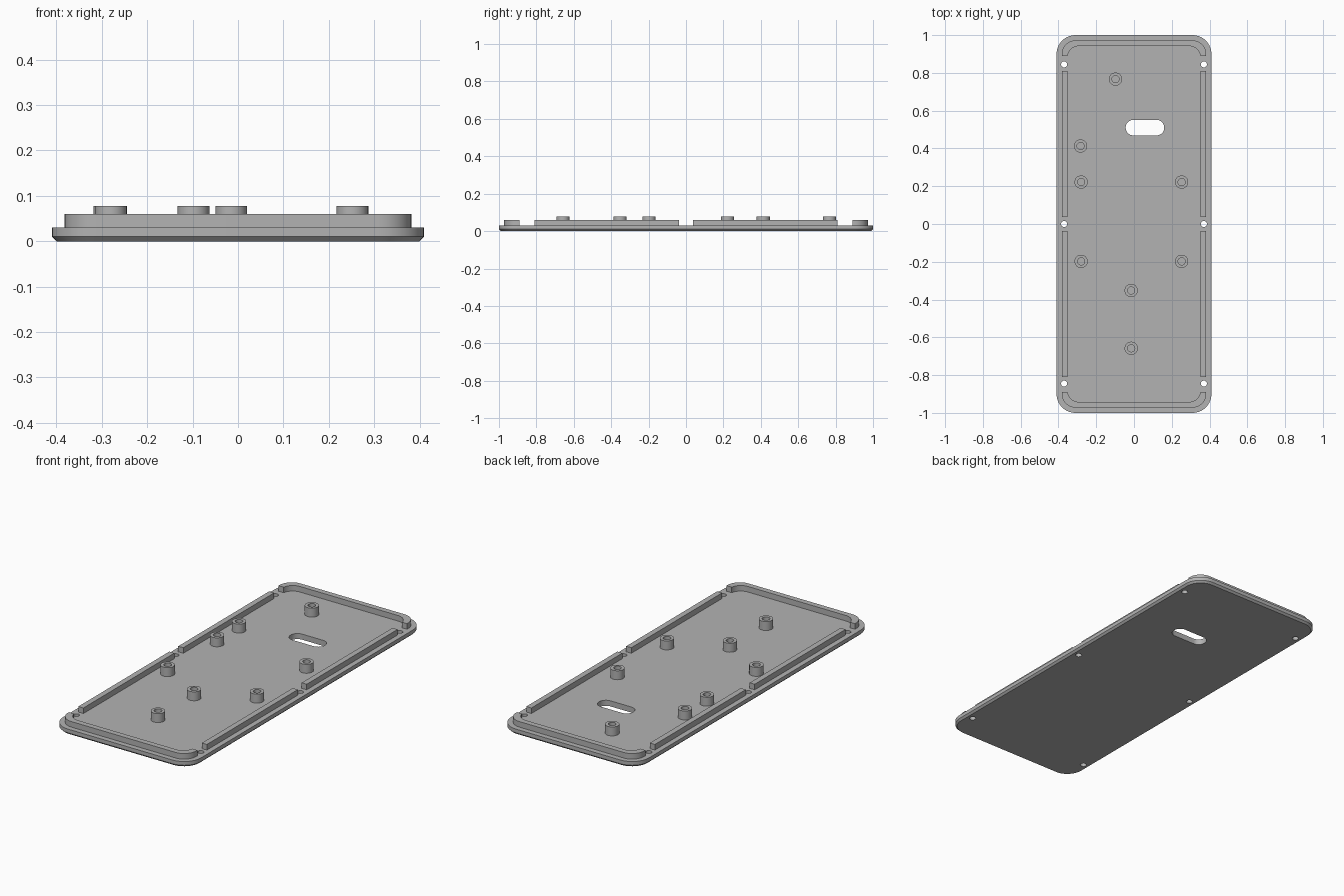
import bpy, bmesh, math

if "Cube" in bpy.data.objects:
    bpy.data.objects.remove(bpy.data.objects["Cube"])

grey = bpy.data.materials.new("grey_plastic")
grey.diffuse_color = (0.45, 0.45, 0.45, 1)
grey.use_nodes = True
grey.node_tree.nodes["Principled BSDF"].inputs["Base Color"].default_value = grey.diffuse_color


def rounded(hx, hy, r, cx=0, cy=0, seg=10):
    """Outline of a rounded rectangle, counter-clockwise."""
    pts = []
    for k, (sx, sy) in enumerate([(1, 1), (-1, 1), (-1, -1), (1, -1)]):
        for i in range(seg + 1):
            a = math.pi / 2 * (k + i / seg)
            pts.append((cx + sx * (hx - r) + r * math.cos(a),
                        cy + sy * (hy - r) + r * math.sin(a)))
    return pts


def circle(r, cx=0, cy=0, n=32):
    return [(cx + r * math.cos(2 * math.pi * i / n),
             cy + r * math.sin(2 * math.pi * i / n)) for i in range(n)]


def loft(name, layers, closed_ring=False):
    """Skin a stack of (outline, z); either capped or joined back to a ring."""
    bm = bmesh.new()
    loops = [[bm.verts.new((x, y, z)) for x, y in pts] for pts, z in layers]
    pairs = list(zip(loops, loops[1:]))
    if closed_ring:
        pairs.append((loops[-1], loops[0]))
    else:
        bm.faces.new(loops[0])
        bm.faces.new(loops[-1])
    for a, b in pairs:
        n = len(a)
        for i in range(n):
            j = (i + 1) % n
            bm.faces.new((a[i], a[j], b[j], b[i]))
    bmesh.ops.remove_doubles(bm, verts=bm.verts, dist=1e-6)
    bmesh.ops.recalc_face_normals(bm, faces=bm.faces)
    me = bpy.data.meshes.new(name)
    bm.to_mesh(me)
    bm.free()
    me.materials.append(grey)
    ob = bpy.data.objects.new(name, me)
    bpy.context.collection.objects.link(ob)
    return ob


def ring(name, outer, inner, z0, z1):
    return loft(name, [(outer, z0), (outer, z1), (inner, z1), (inner, z0)], True)


def cut(target, outline):
    """Cut a vertical opening through the target."""
    cutter = loft("cutter", [(outline, -0.1), (outline, 0.2)])
    cutter.hide_render = True
    mod = target.modifiers.new("opening", 'BOOLEAN')
    mod.object, mod.operation, mod.solver = cutter, 'DIFFERENCE', 'EXACT'
    bpy.context.view_layer.objects.active = target
    bpy.ops.object.modifier_apply(modifier=mod.name)
    bpy.data.objects.remove(cutter)


def rect(x0, x1, y0, y1):
    return [(x0, y0), (x1, y0), (x1, y1), (x0, y1)]


# Base plate with chamfered lower edge
edge = rounded(0.41, 1.0, 0.1)
plate = loft("base_plate", [(rounded(0.40, 0.99, 0.09), 0), (edge, 0.01), (edge, 0.03)])

# Slot and six screw holes
cut(plate, rounded(0.102, 0.041, 0.04, 0.058, 0.51))
for x in (-0.37, 0.37):
    for y in (-0.845, 0, 0.845):
        cut(plate, circle(0.016, x, y, 24))

# Raised lip, interrupted around the screw holes
lip = ring("locating_lip", rounded(0.382, 0.972, 0.072), rounded(0.352, 0.942, 0.06), 0.03, 0.06)
for y0, y1 in ((-0.89, -0.81), (-0.038, 0.038), (0.81, 0.89)):
    cut(lip, rect(-0.5, 0.5, y0, y1))

# Hollow standoffs
for x, y in ((-0.098, 0.767), (-0.283, 0.413), (-0.28, 0.222), (0.252, 0.222),
             (-0.28, -0.198), (0.252, -0.198), (-0.015, -0.352), (-0.015, -0.658)):
    ring("standoff", circle(0.035, x, y), circle(0.019, x, y), 0.03, 0.078)

# Smooth curved walls, keep edges crisp
for ob in bpy.context.collection.objects:
    ob.select_set(True)
bpy.context.view_layer.objects.active = plate
bpy.ops.object.shade_smooth_by_angle(angle=math.radians(30))
